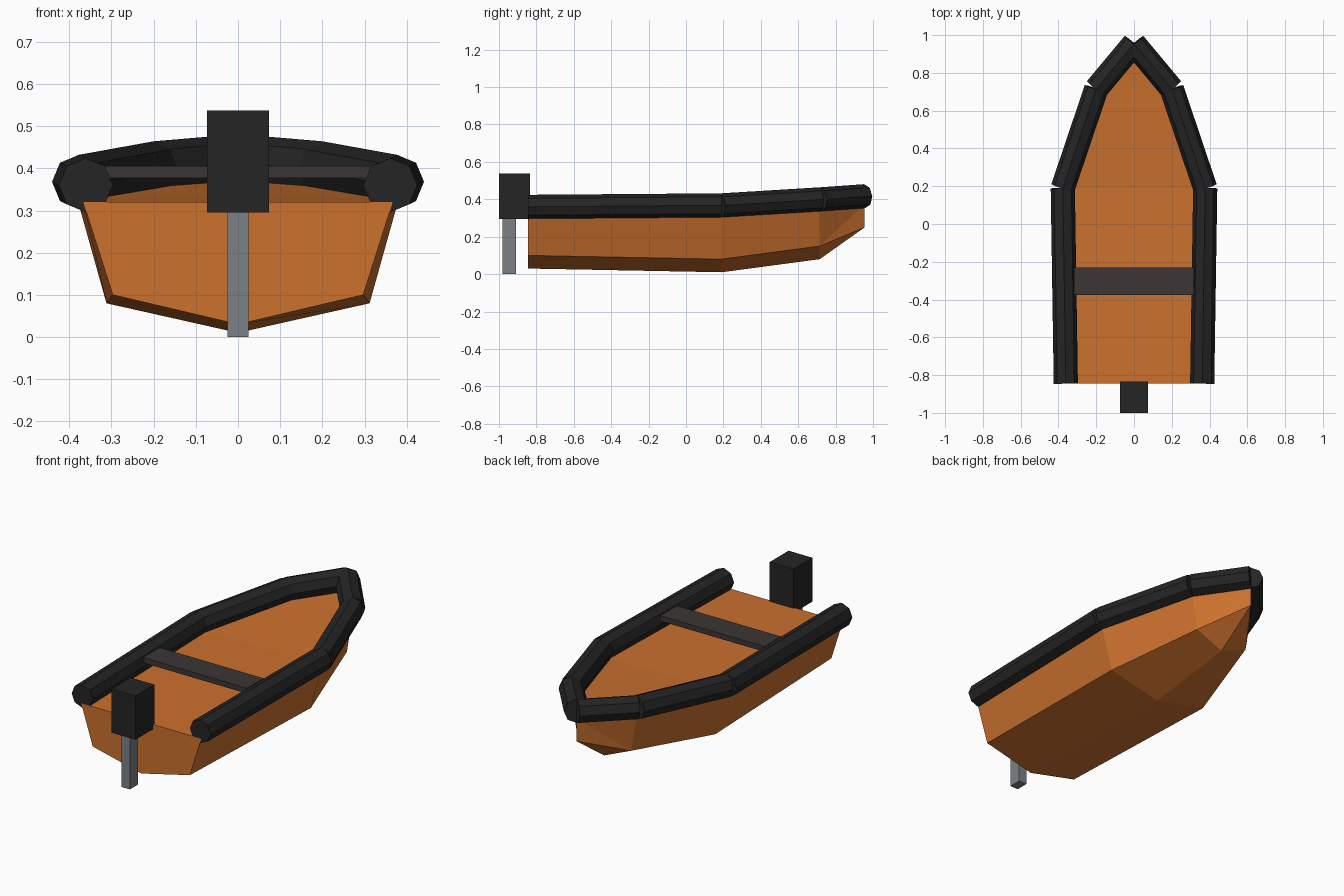
import bpy, bmesh
from mathutils import Vector

if "Cube" in bpy.data.objects:
    bpy.data.objects.remove(bpy.data.objects["Cube"])


def material(name, rgb):
    m = bpy.data.materials.new(name)
    m.diffuse_color = (*rgb, 1)
    m.use_nodes = True
    m.node_tree.nodes["Principled BSDF"].inputs["Base Color"].default_value = m.diffuse_color
    return m


ORANGE = material("hull orange", (0.60, 0.165, 0.027))
BLACK = material("rubber black", (0.018, 0.018, 0.018))
BROWN = material("seat brown", (0.045, 0.036, 0.036))
GREY = material("leg grey", (0.20, 0.22, 0.24))


def finish(name, bm, mat):
    bmesh.ops.recalc_face_normals(bm, faces=bm.faces)
    me = bpy.data.meshes.new(name)
    bm.to_mesh(me)
    bm.free()
    me.materials.append(mat)
    ob = bpy.data.objects.new(name, me)
    bpy.context.collection.objects.link(ob)
    return ob


def box(name, lo, hi, mat):
    bm = bmesh.new()
    bmesh.ops.create_cube(bm, size=1)
    for v in bm.verts:
        v.co = [l + (c + 0.5) * (h - l) for l, h, c in zip(lo, hi, v.co)]
    return finish(name, bm, mat)


def tube(name, a, b, radius, mat):
    # eight-sided tube with a corner on the top and on each side
    bm = bmesh.new()
    axis = (b - a).normalized()
    side = axis.cross(Vector((0, 0, 1))).normalized()
    up = side.cross(axis)
    bmesh.ops.create_cone(bm, cap_ends=True, segments=8, radius1=radius,
                          radius2=radius, depth=(b - a).length)
    for v in bm.verts:
        x, y, z = v.co
        v.co = (a + b) / 2 + side * x + up * y + axis * z
    return finish(name, bm, mat)


# Hull: stations of y, keel z, chine x, chine z, gunwale x, gunwale z
stations = [(-0.845, 0.03, 0.297, 0.10, 0.367, 0.32),
            (0.19, 0.01, 0.312, 0.08, 0.382, 0.33),
            (0.715, 0.08, 0.165, 0.15, 0.20, 0.36)]
bm = bmesh.new()
rings = []
for y, kz, cx, cz, gx, gz in stations:
    pts = [(-gx, gz), (-cx, cz), (0, kz), (cx, cz), (gx, gz)]
    rings.append([bm.verts.new((x, y, z)) for x, z in pts])
for r, s in zip(rings, rings[1:]):
    for i in range(5):
        j = (i + 1) % 5
        bm.faces.new((r[i], r[j], s[j], s[i]))
bm.faces.new(rings[0])

# Bow: the stem edge, with the chines running up to its top
stem_top = bm.verts.new((0, 0.955, 0.375))
stem_low = bm.verts.new((0, 0.955, 0.25))
gl, cl, k, cr, gr = rings[-1]
for f in [(gl, cl, stem_top), (cr, gr, stem_top), (gr, gl, stem_top),
          (cl, stem_low, stem_top), (cl, k, stem_low),
          (cr, stem_top, stem_low), (k, cr, stem_low)]:
    bm.faces.new(f)
finish("hull", bm, ORANGE)

# Side tubes: three straight lengths on each side
path = [(0.361, -0.845, 0.36), (0.377, 0.19, 0.368),
        (0.20, 0.715, 0.40), (0, 0.955, 0.417)]
for label, sx in (("left", -1), ("right", 1)):
    pts = [Vector((sx * x, y, z)) for x, y, z in path]
    for part, a, b in zip(("rear", "middle", "bow"), pts, pts[1:]):
        tube(f"{label}_{part}_tube", a, b, 0.064, BLACK)

# Seat and outboard motor
box("seat", (-0.318, -0.375, 0.377), (0.318, -0.23, 0.406), BROWN)
box("motor_housing", (-0.073, -1.0, 0.295), (0.073, -0.835, 0.537), BLACK)
box("motor_leg", (-0.025, -0.98, 0.0), (0.025, -0.91, 0.30), GREY)
